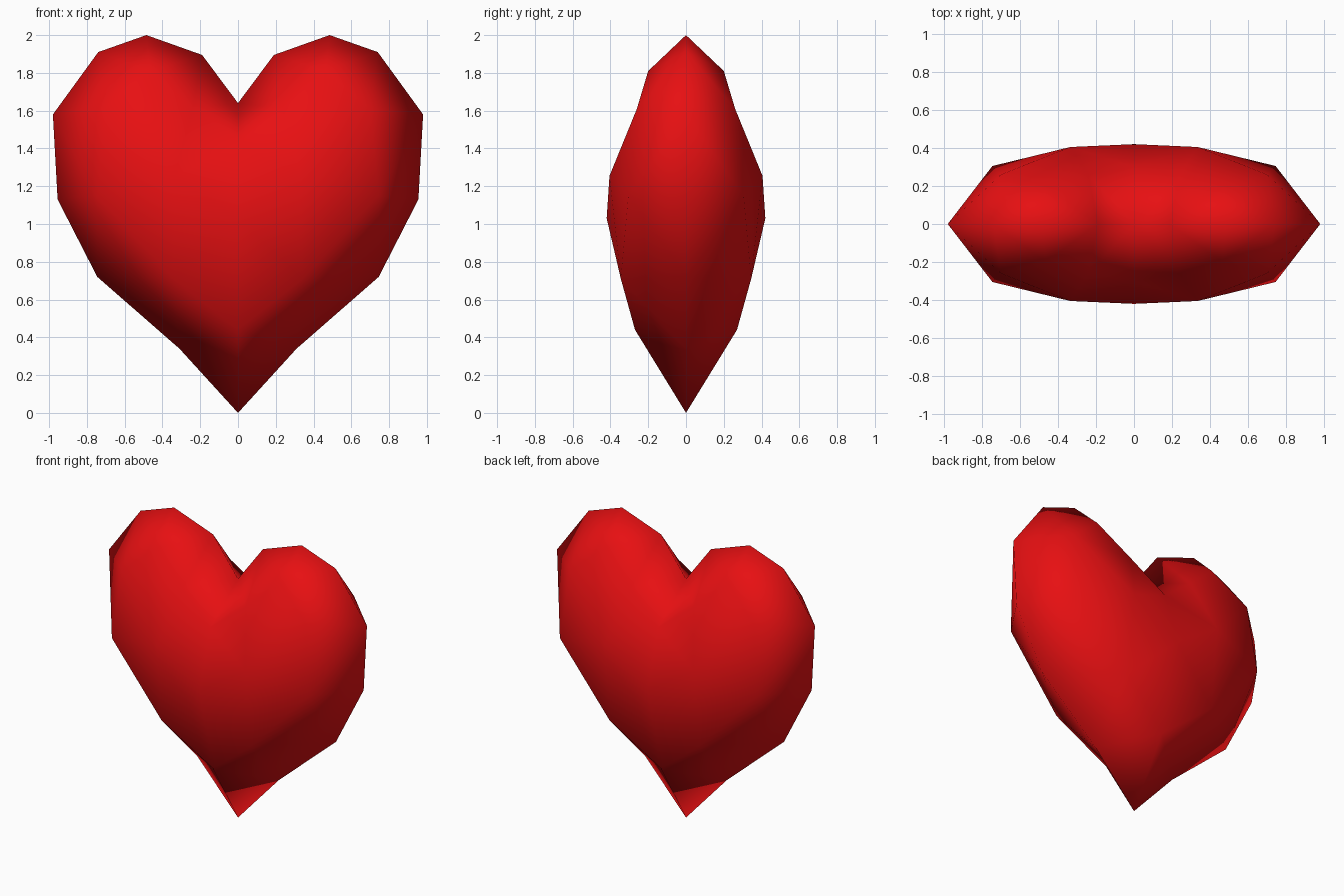
import bpy, bmesh
from mathutils import Vector
from mathutils.geometry import delaunay_2d_cdt

if "Cube" in bpy.data.objects:
    bpy.data.objects.remove(bpy.data.objects["Cube"])

# rim of the right half, seen from the front (x, z), tip to notch
rim = [(0, 0), (.31, .34), (.745, .72), (.955, 1.13), (.98, 1.58),
       (.74, 1.91), (.485, 2), (.19, 1.895), (0, 1.64)]
# middle column from notch down to tip, then free points of the lobe (x, z, depth)
column = [(0, 1.42, .30), (0, 1.03, .42), (0, .44, .27)]
lobe = [(.34, .71, .345), (.335, 1.255, .405), (.745, 1.15, .305),
        (.70, 1.61, .26), (.24, 1.61, .26), (.465, 1.81, .20)]

points = [(x, z, 0) for x, z in rim] + column + lobe
n = len(rim) + len(column)
border = [(i, (i + 1) % n) for i in range(n)]
flat = [Vector((x, z)) for x, z, d in points]
co, _, faces, orig, _, _ = delaunay_2d_cdt(flat, border, [], 1, 1e-5)

# right front quarter, mirrored across x and y
bm = bmesh.new()
verts = []
for c, o in zip(co, orig):
    verts.append(bm.verts.new((c.x, -points[o[0]][2], c.y)))
for f in faces:
    bm.faces.new([verts[i] for i in f])
for axis in (0, 1):
    flip = Vector((-1 if axis == 0 else 1, -1 if axis == 1 else 1, 1))
    copy = bmesh.ops.duplicate(bm, geom=bm.verts[:] + bm.edges[:] + bm.faces[:])["geom"]
    for v in copy:
        if isinstance(v, bmesh.types.BMVert):
            v.co = v.co * flip
    bmesh.ops.remove_doubles(bm, verts=bm.verts[:], dist=1e-4)
bmesh.ops.recalc_face_normals(bm, faces=bm.faces[:])
for f in bm.faces:
    f.smooth = True

mesh = bpy.data.meshes.new("heart")
bm.to_mesh(mesh)
bm.free()
heart = bpy.data.objects.new("heart", mesh)
bpy.context.collection.objects.link(heart)

red = bpy.data.materials.new("red")
red.diffuse_color = (.8, .005, .006, 1)
red.use_nodes = True
red.node_tree.nodes["Principled BSDF"].inputs["Base Color"].default_value = red.diffuse_color
mesh.materials.append(red)
